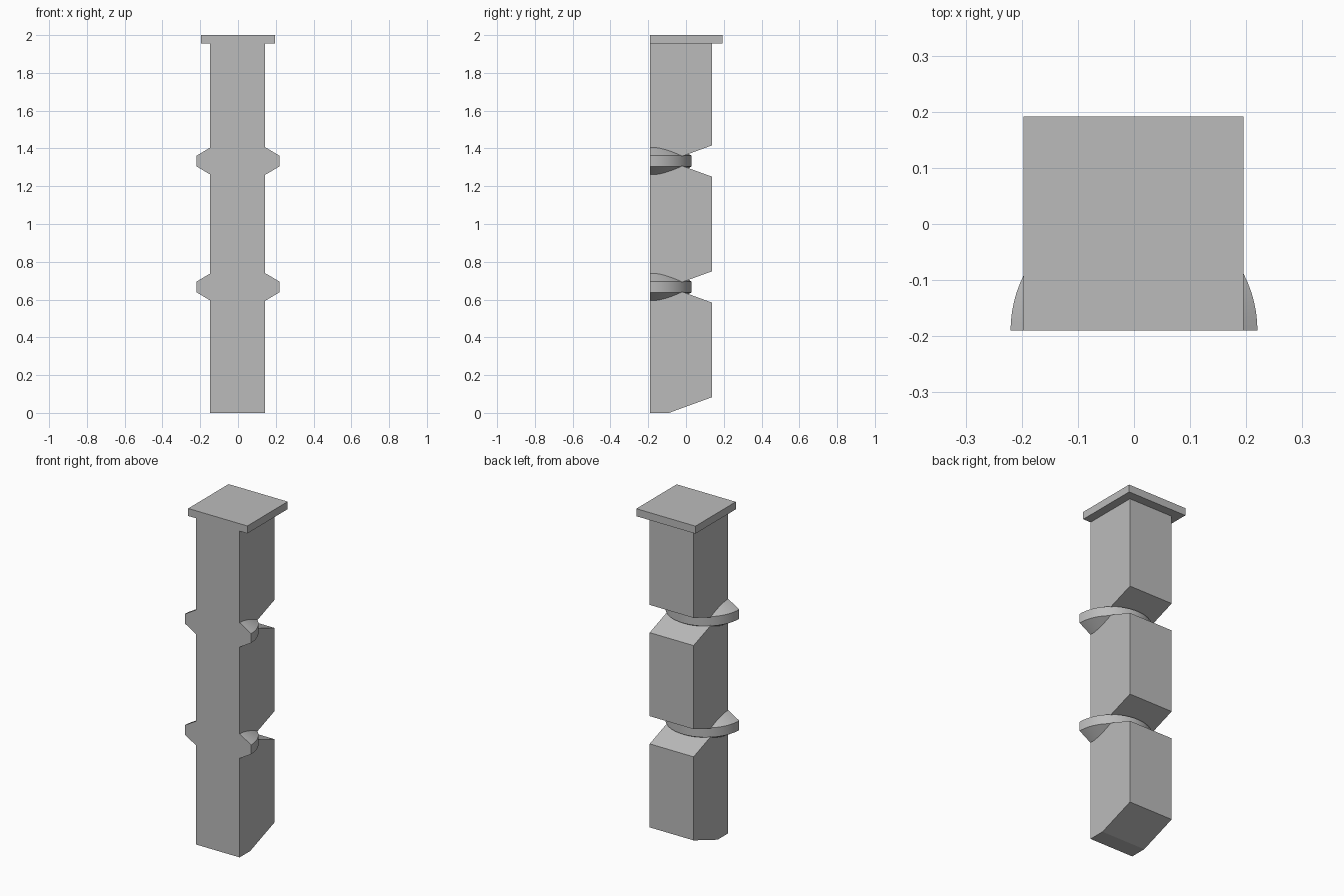
import bpy
import math

cube = bpy.data.objects.get("Cube")
if cube:
    bpy.data.objects.remove(cube, do_unlink=True)

stone = bpy.data.materials.new("grey_stone")
stone.use_nodes = True
GREY = (0.5, 0.5, 0.5, 1)
stone.diffuse_color = GREY
stone.node_tree.nodes["Principled BSDF"].inputs["Base Color"].default_value = GREY

FRONT, BACK, THROAT = -0.19, 0.138, -0.09
NOTCH = 0.083                       # half height of a notch at the back
RING_HEIGHTS = (2 / 3, 4 / 3)


def add_object(name, verts, faces):
    mesh = bpy.data.meshes.new(name)
    mesh.from_pydata(verts, [], faces)
    mesh.materials.append(stone)
    obj = bpy.data.objects.new(name, mesh)
    bpy.context.collection.objects.link(obj)
    return obj


def extrude_side_profile(name, profile, x0, x1):
    """Extrude a (y, z) outline along x."""
    n = len(profile)
    verts = [(x, y, z) for x in (x0, x1) for y, z in profile]
    faces = [tuple(reversed(range(n))), tuple(range(n, 2 * n))]
    faces += [(i, (i + 1) % n, n + (i + 1) % n, n + i) for i in range(n)]
    return add_object(name, verts, faces)


# Square shaft with V notches cut into its back and a chamfered foot
outline = [(FRONT, 0), (THROAT, 0), (BACK, NOTCH)]
for z in RING_HEIGHTS:
    outline += [(BACK, z - NOTCH), (THROAT, z), (BACK, z + NOTCH)]
outline += [(BACK, 1.96), (FRONT, 1.96)]
extrude_side_profile("shaft", outline, -0.147, 0.144)

# Cap slab
extrude_side_profile("cap", [(FRONT, 1.955), (0.192, 1.955), (0.192, 2), (FRONT, 2)],
                     -0.197, 0.195)

# Half rings: a bevelled disc profile swept through a half turn
SEGMENTS = 40
ring_profile = [(0, -0.072), (0.146, -0.072), (0.22, -0.028),
                (0.22, 0.028), (0.146, 0.072), (0, 0.072)]
for name, z in zip(("lower_ring", "upper_ring"), RING_HEIGHTS):
    n = len(ring_profile)
    verts = [(r * math.cos(a), FRONT + r * math.sin(a), z + h)
             for a in (math.pi * s / SEGMENTS for s in range(SEGMENTS + 1))
             for r, h in ring_profile]
    faces = [(s * n + i, (s + 1) * n + i, (s + 1) * n + i + 1, s * n + i + 1)
             for s in range(SEGMENTS) for i in range(n - 1)]
    last = SEGMENTS * n
    faces += [tuple(range(n)), tuple(reversed(range(last, last + n)))]
    ring = add_object(name, verts, faces)

    # Weld the axis and make the normals face outward
    bpy.ops.object.select_all(action="DESELECT")
    ring.select_set(True)
    bpy.context.view_layer.objects.active = ring
    bpy.ops.object.mode_set(mode="EDIT")
    bpy.ops.mesh.select_all(action="SELECT")
    bpy.ops.mesh.remove_doubles(threshold=0.0001)
    bpy.ops.mesh.normals_make_consistent(inside=False)
    bpy.ops.object.mode_set(mode="OBJECT")
    bpy.ops.object.shade_smooth_by_angle(angle=math.radians(25))
